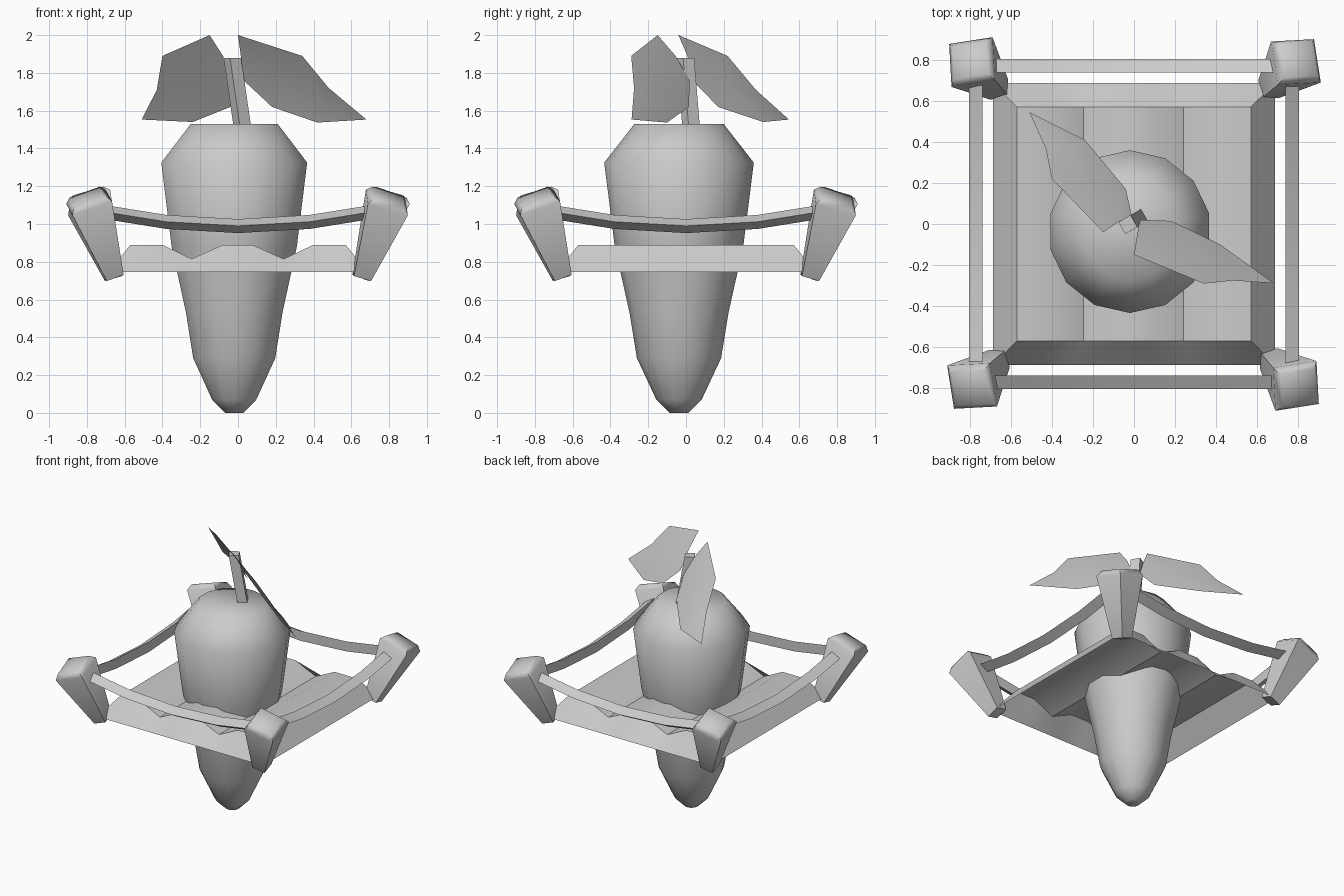
import bpy
import math
from mathutils import Vector, Matrix

if "Cube" in bpy.data.objects:
    bpy.data.objects.remove(bpy.data.objects["Cube"])


def make(name, verts, faces, angle=30):
    mesh = bpy.data.meshes.new(name)
    mesh.from_pydata([tuple(v) for v in verts], [], faces)
    mesh.update()
    obj = bpy.data.objects.new(name, mesh)
    bpy.context.collection.objects.link(obj)
    bpy.ops.object.select_all(action='DESELECT')
    obj.select_set(True)
    bpy.context.view_layer.objects.active = obj
    bpy.ops.object.shade_smooth_by_angle(angle=math.radians(angle))
    return obj


def loft(name, rings, angle=30, caps=True):
    """Skin closed rings (counter-clockwise, bottom to top)."""
    n = len(rings[0])
    verts = [v for ring in rings for v in ring]
    faces = [(k * n + i, k * n + (i + 1) % n, (k + 1) * n + (i + 1) % n, (k + 1) * n + i)
             for k in range(len(rings) - 1) for i in range(n)]
    if caps:
        faces += [tuple(range(n))[::-1], tuple(range(len(verts) - n, len(verts)))]
    return make(name, verts, faces, angle)


def ring(r, z, n, start):
    return [Vector((r * math.cos(start + math.tau * i / n),
                    r * math.sin(start + math.tau * i / n), z)) for i in range(n)]


# Tapered root body, 14 sides
profile = [(0.05, 0), (0.12, 0.07), (0.223, 0.29), (0.262, 0.53),
           (0.34, 0.88), (0.396, 1.325), (0.236, 1.53)]
offset = Vector((-0.02, -0.037, 0))
loft("root_body", [[v + offset for v in ring(r, z, 14, math.pi / 2)] for r, z in profile], 100)

# Leaning square stem
stem_lo, stem_hi = Vector((0.025, 0.028, 0)), Vector((-0.03, -0.003, 0))
loft("stem", [[v + stem_lo for v in ring(0.048, 1.5, 4, math.radians(75))],
              [v + stem_hi for v in ring(0.048, 1.88, 4, math.radians(75))]])


# Leaves: upper edge, lower edge, slightly raised midrib, pointed tip
def leaf(name, upper, lower, tip):
    verts = []
    for a, b in zip(upper, lower):
        a, b = Vector(a), Vector(b)
        verts += [a, (a + b) / 2 + Vector((0, 0.01, 0.01)), b]
    verts.append(Vector(tip))
    faces = [(3 * k + i, 3 * k + i + 1, 3 * k + i + 4, 3 * k + i + 3)
             for k in range(2) for i in range(2)]
    faces += [(6, 7, 9), (7, 8, 9)]
    make(name, verts, faces, 60)


leaf("left_leaf",
     [(-0.15, -0.04, 2.0), (-0.40, 0.22, 1.89), (-0.43, 0.37, 1.71)],
     [(-0.01, 0.035, 1.76), (-0.04, 0.17, 1.62), (-0.24, 0.41, 1.54)],
     (-0.51, 0.545, 1.553))
leaf("right_leaf",
     [(0.0, -0.15, 2.0), (0.34, -0.29, 1.89), (0.48, -0.275, 1.72)],
     [(0.03, 0.02, 1.76), (0.18, 0.015, 1.62), (0.42, -0.10, 1.537)],
     (0.68, -0.288, 1.553))

# Wavy bed with a sloping skirt, open underneath
wave = [(-0.57, 0.89), (-0.40, 0.89), (-0.245, 0.815), (-0.08, 0.89),
        (0.075, 0.89), (0.242, 0.815), (0.40, 0.89), (0.57, 0.89)]
n = len(wave)
out = 0.685
rows = [[(x * out / 0.57, -out, 0.745) for x, z in wave],
        [(x, -0.57, z) for x, z in wave],
        [(x, 0.57, z) for x, z in wave],
        [(x * out / 0.57, out, 0.745) for x, z in wave]]
faces = [(k * n + i, k * n + i + 1, (k + 1) * n + i + 1, (k + 1) * n + i)
         for k in range(3) for i in range(n - 1)]
faces += [(0, n, 2 * n, 3 * n), (4 * n - 1, 3 * n - 1, 2 * n - 1, n - 1)]
make("wavy_bed", [v for row in rows for v in row], faces, 30)

# Four splayed corner posts and four sagging rails, repeated by quarter turns
foot, head = Vector((-0.657, 0.657, 0.727)), Vector((-0.788, 0.788, 1.113))
axis = head - foot
length = axis.length
turn = Vector((0, 0, 1)).rotation_difference(axis).to_matrix().to_4x4()
post_rings = [(0.095, 0), (0.222, length), (0.172, length + 0.036)]
stations = [(-0.68, 1.06), (-0.38, 1.012), (0, 0.99), (0.38, 1.012), (0.68, 1.06)]

for q, side in enumerate(["a", "b", "c", "d"]):
    spin = Matrix.Rotation(q * math.pi / 2, 4, 'Z')
    place = spin @ Matrix.Translation(foot) @ turn
    loft("corner_post_" + side,
         [[place @ v for v in ring(w / math.sqrt(2), z, 4, math.radians(51))]
          for w, z in post_rings], 60)
    loft("rail_" + side,
         [[spin @ Vector((x, -0.802, z)), spin @ Vector((x, -0.737, z - 0.038)),
           spin @ Vector((x, -0.737, z + 0.036))] for x, z in stations], 30)
